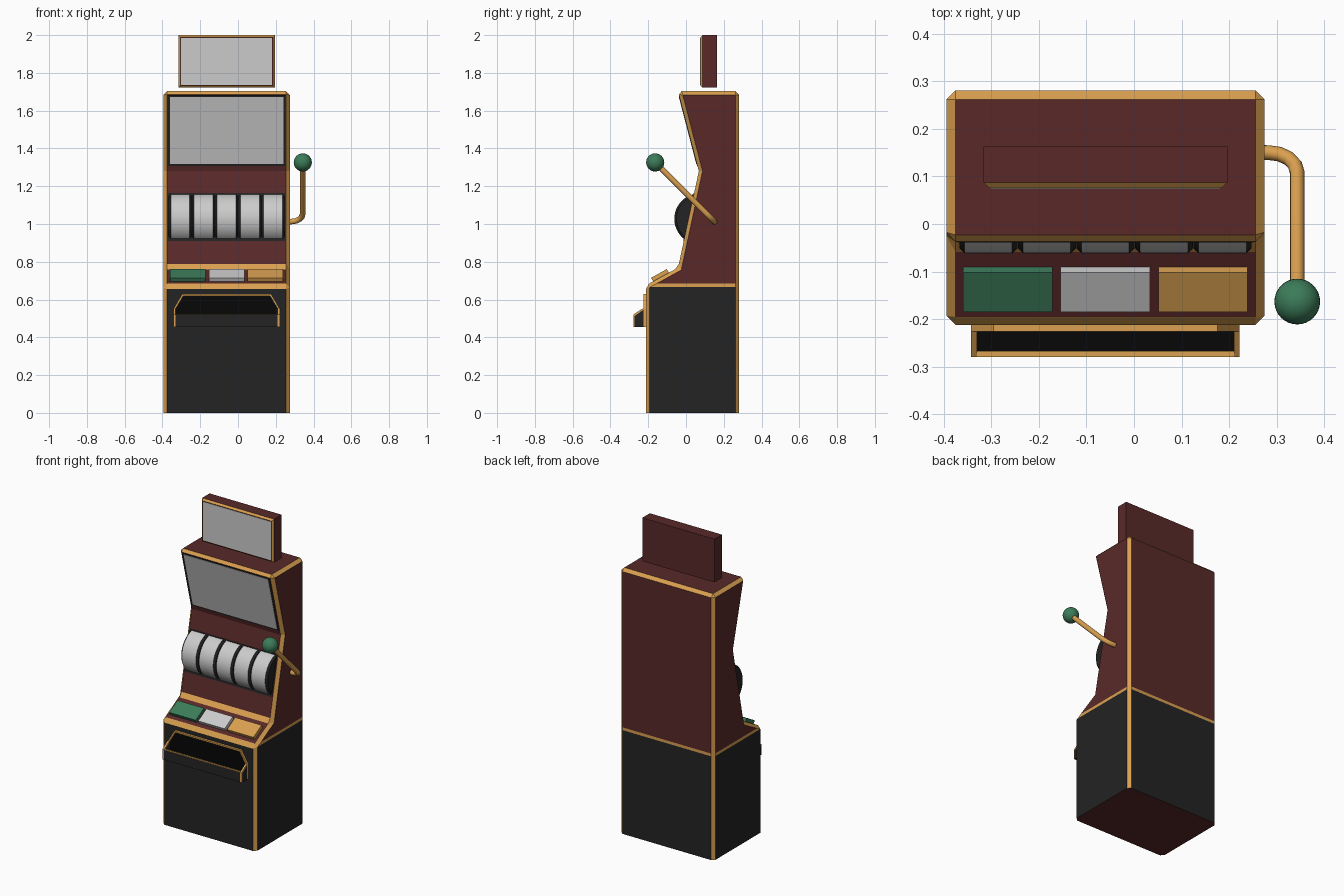
import bpy, bmesh, math
from mathutils import Vector, Matrix

if "Cube" in bpy.data.objects:
    bpy.data.objects.remove(bpy.data.objects["Cube"])


def material(name, rgb):
    m = bpy.data.materials.new(name)
    m.diffuse_color = (*rgb, 1)
    m.use_nodes = True
    m.node_tree.nodes["Principled BSDF"].inputs["Base Color"].default_value = m.diffuse_color
    return m


MAROON = material("maroon", (0.10, 0.022, 0.022))
BLACK = material("black", (0.017, 0.017, 0.017))
DARK = material("dark_inside", (0.002, 0.002, 0.002))
GOLD = material("gold", (0.70, 0.35, 0.08))
GREEN = material("green", (0.045, 0.20, 0.10))


def finish(name, bm, mats=(), smooth=False):
    bmesh.ops.recalc_face_normals(bm, faces=bm.faces)
    me = bpy.data.meshes.new(name)
    bm.to_mesh(me)
    bm.free()
    for m in mats:
        me.materials.append(m)
    ob = bpy.data.objects.new(name, me)
    bpy.context.collection.objects.link(ob)
    if smooth:
        bpy.ops.object.select_all(action='DESELECT')
        ob.select_set(True)
        bpy.context.view_layer.objects.active = ob
        bpy.ops.object.shade_smooth_by_angle(angle=math.radians(30))
    return ob


def prism_bm(points, a, b, axis='X'):
    """Extrude a yz profile along x, or an xz profile along y."""
    bm = bmesh.new()
    put = (lambda p, t: (t, p[0], p[1])) if axis == 'X' else (lambda p, t: (p[0], t, p[1]))
    face = bm.faces.new([bm.verts.new(put(p, a)) for p in points])
    ext = bmesh.ops.extrude_face_region(bm, geom=[face])
    vec = (b - a, 0, 0) if axis == 'X' else (0, b - a, 0)
    bmesh.ops.translate(bm, vec=vec, verts=[v for v in ext['geom'] if isinstance(v, bmesh.types.BMVert)])
    bmesh.ops.recalc_face_normals(bm, faces=bm.faces)
    return bm


def prism(name, points, a, b, mat=None, axis='X'):
    return finish(name, prism_bm(points, a, b, axis), [mat] if mat else [])


def box(name, x, y, z, mat=None):
    return prism(name, [(y[0], z[0]), (y[1], z[0]), (y[1], z[1]), (y[0], z[1])], *x, mat)


def slope_slab(name, p, q, z0, z1, x, low, high, mat=None):
    """Slab lying on the sloped front line p-q, between two heights off it."""
    p, q = Vector(p), Vector(q)
    d = (q - p).normalized()
    n = Vector((-d.y, d.x))
    e0, e1 = (p + (q - p) * ((z - p.y) / (q.y - p.y)) for z in (z0, z1))
    return prism(name, [e0 + n * low, e1 + n * low, e1 + n * high, e0 + n * high], *x, mat)


# Cabinet: side profile with gold chamfered edges and a gold belt
CX, X0, X1 = -0.06, -0.394, 0.274
LEDGE, REST, WAIST, BROW = (-0.212, 0.675), (-0.042, 0.769), (0.068, 1.28), (-0.042, 1.703)
bm = prism_bm([(-0.212, 0), LEDGE, REST, WAIST, BROW, (0.281, 1.703), (0.281, 0)], X0, X1)
edges = []
for e in bm.edges:
    a, b = (v.co for v in e.verts)
    if max(a.z, b.z) < 0.01 or (abs(a.x - b.x) > 0.1 and abs(a.z - WAIST[1]) < 0.01):
        continue
    edges.append(e)
bmesh.ops.bevel(bm, geom=edges, offset=0.019, offset_type='OFFSET', segments=1,
                affect='EDGES', profile=0.5, material=1)
for h in (0.666, 0.684):
    bmesh.ops.bisect_plane(bm, geom=bm.verts[:] + bm.edges[:] + bm.faces[:],
                           plane_co=(0, 0, h), plane_no=(0, 0, 1))
for f in bm.faces:
    z = f.calc_center_median().z
    if f.material_index == 0 and f.normal.z > -0.9:
        f.material_index = 2 if z < 0.666 else 1 if z < 0.684 else 0
finish("cabinet", bm, [MAROON, GOLD, BLACK])

# Topper sign with chamfered gold front edges
bm = prism_bm([(0.076, 1.722), (0.163, 1.722), (0.163, 2.0), (0.076, 2.0)], -0.316, 0.196)
front = [e for e in bm.edges if all(v.co.y < 0.08 for v in e.verts)]
bmesh.ops.bevel(bm, geom=front, offset=0.011, offset_type='OFFSET', segments=1,
                affect='EDGES', profile=0.5, material=1)
finish("topper_sign", bm, [MAROON, GOLD])
box("topper_screen", (-0.301, 0.181), (0.074, 0.08), (1.737, 1.985))

# Upper screen and reel window
slope_slab("screen_frame", WAIST, BROW, 1.308, 1.682, (-0.37, 0.25), -0.005, 0.002, BLACK)
slope_slab("upper_screen", WAIST, BROW, 1.318, 1.674, (-0.36, 0.24), -0.005, 0.004)
slope_slab("reel_window", REST, WAIST, 0.91, 1.163, (-0.37, 0.25), -0.005, 0.003, BLACK)

# Five reels with black caps and rims
for i in range(5):
    bm = bmesh.new()
    bmesh.ops.create_cone(bm, cap_ends=True, segments=48, radius1=0.135, radius2=0.135, depth=0.122)
    rims = [e for e in bm.edges if abs(e.verts[0].co.z - e.verts[1].co.z) < 0.01]
    for f in bm.faces:
        f.material_index = 1 if abs(f.normal.z) > 0.9 else 0
    bmesh.ops.bevel(bm, geom=rims, offset=0.011, offset_type='OFFSET', segments=1,
                    affect='EDGES', profile=0.5, material=1)
    bmesh.ops.rotate(bm, matrix=Matrix.Rotation(math.pi / 2, 3, 'Y'), verts=bm.verts)
    bmesh.ops.translate(bm, vec=(CX + (i - 2) * 0.123, 0.073, 1.027), verts=bm.verts)
    white = material("reel_white_%d" % i, (0.8, 0.8, 0.8))
    finish("reel_%d" % (i + 1), bm, [white, BLACK], True)

# Three ledge buttons
for i, mat in enumerate((GREEN, None, GOLD)):
    x = CX + (i - 1) * 0.205
    slope_slab("button_%d" % (i + 1), LEDGE, REST, 0.696, 0.742, (x - 0.094, x + 0.094), -0.015, 0.022, mat)

# Payout tray: arch around the opening, dark back, projecting bin
W, T = 0.282, 0.01
outer = [(-W, 0.455), (-W, 0.55), (-W + 0.047, 0.63), (W - 0.047, 0.63), (W, 0.55), (W, 0.455)]
inner = [(-W + T, 0.455), (-W + T, 0.547), (-W + 0.053, 0.62), (W - 0.053, 0.62), (W - T, 0.547), (W - T, 0.455)]
shift = lambda pts: [(x + CX, z) for x, z in pts]
prism("tray_arch", shift(outer + inner[::-1]), -0.226, -0.2, GOLD, 'Y')
prism("tray_opening", shift(inner), -0.214, -0.2, DARK, 'Y')
YF = -0.279
for s, side in ((-1, "left"), (1, "right")):
    xs = sorted((CX + s * W, CX + s * (W - 0.012)))
    prism("tray_wall_" + side, [(-0.2, 0.455), (YF + 0.006, 0.455), (YF + 0.006, 0.512),
                                (-0.226, 0.545), (-0.2, 0.545)], *xs, BLACK)
    prism("tray_rim_" + side, [(YF, 0.455), (YF + 0.006, 0.455), (YF + 0.006, 0.512), (-0.226, 0.545),
                               (-0.226, 0.555), (YF, 0.52)], *xs, GOLD)
XI = (CX - W + 0.012, CX + W - 0.012)
box("tray_front", XI, (YF, YF + 0.012), (0.455, 0.518), BLACK)
box("tray_front_rim", XI, (YF, YF + 0.012), (0.518, 0.522), GOLD)
box("tray_floor", XI, (YF + 0.012, -0.205), (0.455, 0.468), DARK)

# Pull lever: bent tube and ball
d = Vector((0, -0.707, 0.707))
start, R = Vector((0.283, 0.15, 1.013)), 0.06
path = [Vector((0.25, 0.15, 1.013))]
for k in range(5):
    t = math.pi / 8 * k
    path.append(start + Vector((R * math.sin(t), 0, 0)) + d * (R * (1 - math.cos(t))))
ball = Vector((0.343, -0.163, 1.326))
path.append(ball)
cu = bpy.data.curves.new("lever_arm", 'CURVE')
cu.dimensions = '3D'
cu.bevel_depth, cu.bevel_resolution, cu.use_fill_caps = 0.0155, 3, True
sp = cu.splines.new('POLY')
sp.points.add(len(path) - 1)
for pt, co in zip(sp.points, path):
    pt.co = (*co, 1)
cu.materials.append(GOLD)
bpy.context.collection.objects.link(bpy.data.objects.new("lever_arm", cu))
bm = bmesh.new()
bmesh.ops.create_uvsphere(bm, u_segments=32, v_segments=16, radius=0.048)
bmesh.ops.translate(bm, vec=ball, verts=bm.verts)
finish("lever_ball", bm, [GREEN], True)
